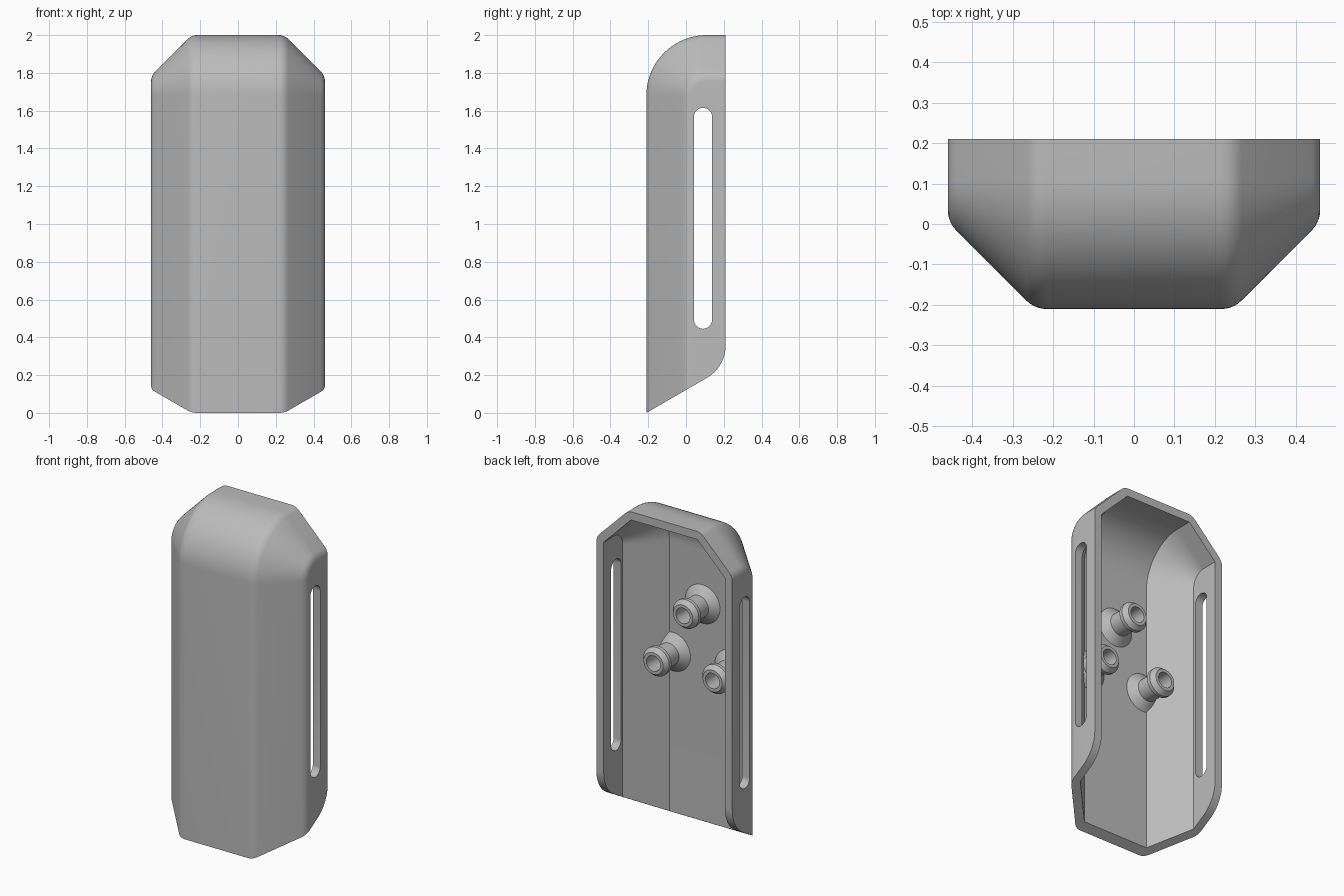
import bpy, bmesh
from math import sin, cos, tan, pi, radians
from mathutils import Matrix, Vector

cube = bpy.data.objects.get("Cube")
if cube:
    bpy.data.objects.remove(cube, do_unlink=True)

BACK, FRONT, TOP = 0.21, -0.21, 2.0
HALF, FLAT, BEVEL_DEPTH = 0.46, 0.245, 0.215
BEND = 0.32                    # radius of the bend over the top
WALL = 0.05
K = tan(pi / 8)

grey = bpy.data.materials.new("plain_grey")
grey.use_nodes = True
grey.diffuse_color = (0.5, 0.5, 0.5, 1)
grey.node_tree.nodes["Principled BSDF"].inputs["Base Color"].default_value = (0.5, 0.5, 0.5, 1)


def make_object(name, bm):
    bmesh.ops.recalc_face_normals(bm, faces=bm.faces)
    mesh = bpy.data.meshes.new(name)
    bm.to_mesh(mesh)
    bm.free()
    mesh.materials.append(grey)
    obj = bpy.data.objects.new(name, mesh)
    bpy.context.collection.objects.link(obj)
    return obj


def activate(obj):
    bpy.ops.object.select_all(action='DESELECT')
    obj.select_set(True)
    bpy.context.view_layer.objects.active = obj


def boolean(obj, cutter, operation):
    activate(obj)
    mod = obj.modifiers.new("cut", 'BOOLEAN')
    mod.operation = operation
    mod.solver = 'EXACT'
    mod.object = cutter
    bpy.ops.object.modifier_apply(modifier=mod.name)


def half_section(inset, rounded):
    """(x, depth behind the front) from the centre flat out to the side wall"""
    if not rounded:
        return [(FLAT - inset * K, inset), (HALF - inset, BEVEL_DEPTH + inset * K)]
    r = 0.072
    angles = [pi / 4 * i / 5 for i in range(6)]
    inner = [(FLAT - r * K + r * sin(a), r - r * cos(a)) for a in angles]
    outer = [(HALF - r + r * cos(a), BEVEL_DEPTH + r * K - r * sin(a)) for a in reversed(angles)]
    return inner + outer


def bent_solid(name, inset, back, bottom, rounded=False):
    """Sweep the bevelled section up the front and over the top"""
    half = half_section(inset, rounded)
    section = [(-x, d) for x, d in reversed(half)] + half
    bm = bmesh.new()
    steps = 20
    paths = []
    for x, d in section:
        r = BEND - d
        pts = [(FRONT + d, bottom)]
        for i in range(steps + 1):
            a = pi / 2 * i / steps
            pts.append((FRONT + BEND - r * cos(a), TOP - BEND + r * sin(a)))
        pts.append((back, TOP - d))
        paths.append([bm.verts.new((x, y, z)) for y, z in pts])
    for p, q in zip(paths, paths[1:]):
        for i in range(len(p) - 1):
            bm.faces.new((p[i], p[i + 1], q[i + 1], q[i]))
    c0 = bm.verts.new((section[0][0], back, bottom))
    c1 = bm.verts.new((section[-1][0], back, bottom))
    bm.faces.new(paths[0] + [c0])
    bm.faces.new(paths[-1] + [c1])
    bm.faces.new([p[0] for p in paths] + [c1, c0])
    bm.faces.new([p[-1] for p in paths] + [c1, c0])
    return make_object(name, bm)


def side_prism(name, outline):
    """Extrude a (y, z) outline across the full width"""
    bm = bmesh.new()
    face = bm.faces.new([bm.verts.new((-0.7, y, z)) for y, z in outline])
    out = bmesh.ops.extrude_face_region(bm, geom=[face])
    moved = [v for v in out["geom"] if isinstance(v, bmesh.types.BMVert)]
    bmesh.ops.translate(bm, verts=moved, vec=(1.4, 0, 0))
    return make_object(name, bm)


def arc(cy, cz, r, start, end, n):
    angles = [radians(start + (end - start) * i / n) for i in range(n + 1)]
    return [(cy + r * cos(a), cz + r * sin(a)) for a in angles]


# Shell: bent outer form, hollowed from the back and bottom
shell = bent_solid("shell", 0, BACK, -0.2, rounded=True)
cavity = bent_solid("cavity_cutter", WALL, BACK + 0.2, -0.4)
core = bent_solid("peg_clipper", WALL / 2, BACK + 0.2, -0.4)
boolean(shell, cavity, 'DIFFERENCE')

# Sloping bottom with a rounded rear corner
slope = tan(radians(30))
radius = 0.2
corner_z = (BACK - FRONT) * slope + radius * slope
removed = [(FRONT - 0.3, -0.3 * slope)]
removed += arc(BACK - radius, corner_z, radius, -60, 0, 12)
removed += [(BACK + 0.2, corner_z), (BACK + 0.2, -0.6), (FRONT - 0.3, -0.6)]
bottom_cut = side_prism("bottom_cutter", removed)
boolean(shell, bottom_cut, 'DIFFERENCE')

# Long slot through both side walls
sr, sy = 0.048, 0.09
slot = arc(sy, 1.615 - sr, sr, 0, 180, 12) + arc(sy, 0.445 + sr, sr, 180, 360, 12)
slot_cut = side_prism("slot_cutter", slot)
boolean(shell, slot_cut, 'DIFFERENCE')

# Hollow pegs on the inside of the front: (radius, y) profile turned about y
PEG = [(0, -0.20), (0.118, -0.20), (0.118, -0.16), (0.068, -0.12), (0.068, -0.03),
       (0.088, -0.02), (0.088, 0.002), (0.066, 0.03), (0.047, 0.03), (0.047, -0.12), (0, -0.12)]


def make_peg(name, x, z):
    bm = bmesh.new()
    verts = [bm.verts.new((r, y, 0)) for r, y in PEG]
    edges = [bm.edges.new(pair) for pair in zip(verts, verts[1:])]
    bmesh.ops.spin(bm, geom=verts + edges, cent=(0, 0, 0), axis=(0, 1, 0),
                   angle=2 * pi, steps=40, use_duplicate=False)
    bmesh.ops.remove_doubles(bm, verts=bm.verts, dist=0.0005)
    bmesh.ops.translate(bm, verts=bm.verts, vec=(x, 0, z))
    peg = make_object(name, bm)
    boolean(peg, core, 'INTERSECT')
    return peg


parts = [shell,
         make_peg("upper_peg", 0, 1.355),
         make_peg("left_peg", 0.2, 1.01),
         make_peg("right_peg", -0.2, 1.01)]

for cutter in (cavity, core, bottom_cut, slot_cut):
    bpy.data.objects.remove(cutter, do_unlink=True)

for part in parts:
    activate(part)
    bpy.ops.object.shade_smooth_by_angle(angle=radians(25))
